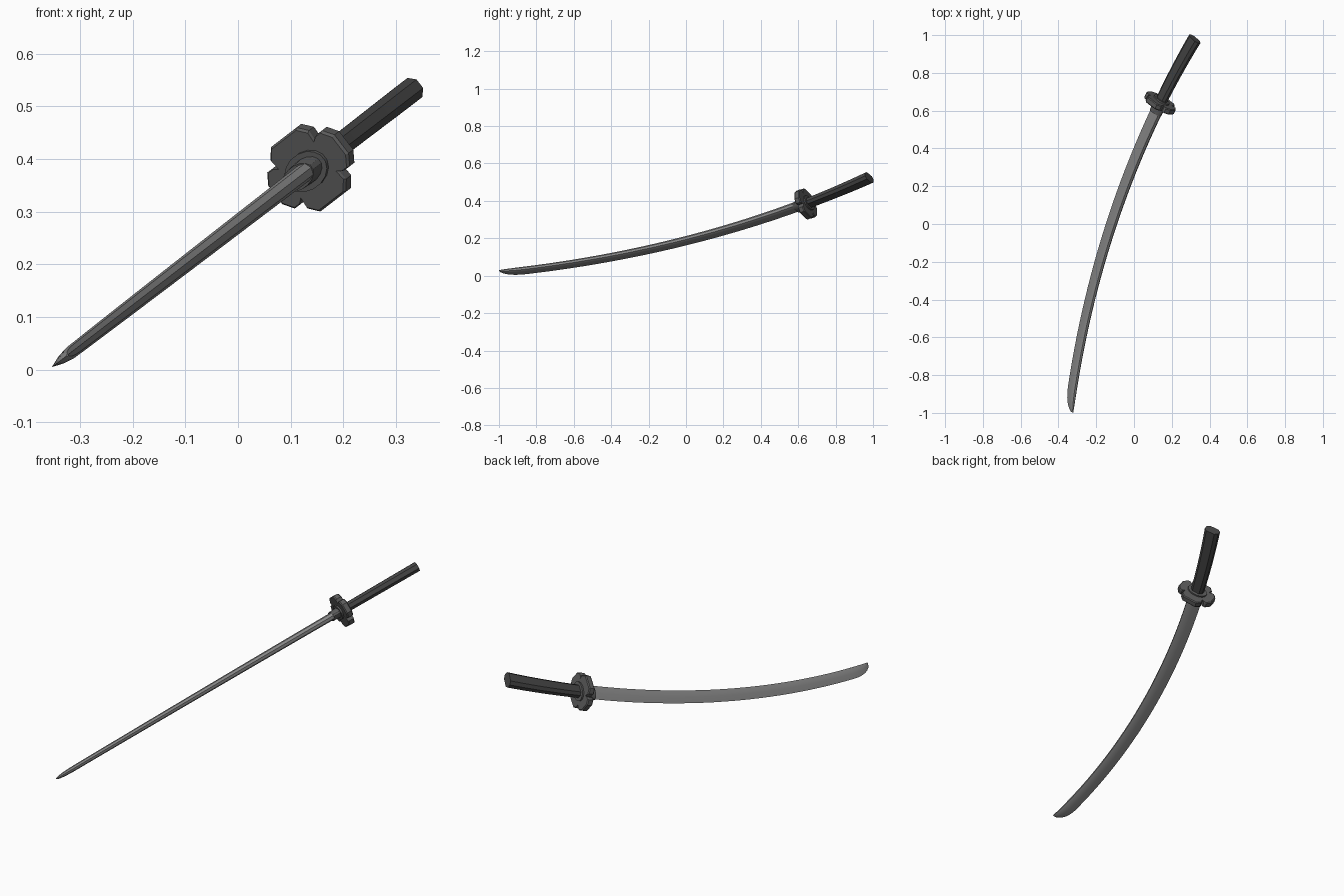
import bpy, bmesh, math
from mathutils import Vector

if "Cube" in bpy.data.objects:
    bpy.data.objects.remove(bpy.data.objects["Cube"])

# The sword bends along a circular arc lying in a tilted plane (axes U and Y, normal N)
TILT = math.atan(0.77)
U = Vector((math.cos(TILT), 0, math.sin(TILT)))
N = Vector((-math.sin(TILT), 0, math.cos(TILT)))
Y = Vector((0, 1, 0))
ORIGIN = Vector((0, 0, 0.277))
R, Y0, S0 = 4.5, -1.72, 4.006
GUARD = math.asin((0.64 - Y0) / R)
END = math.asin((0.98 - Y0) / R)
TIP = math.asin(0.16) + 0.001


def place(phi, a, b):
    """Point at arc angle phi, offset a towards the spine and b across the flat."""
    r = R - a
    return ORIGIN + U * (S0 - r * math.cos(phi)) + Y * (Y0 + r * math.sin(phi)) + N * b


def material(name, v):
    m = bpy.data.materials.new(name)
    m.diffuse_color = (v, v, v, 1)
    m.use_nodes = True
    m.node_tree.nodes["Principled BSDF"].inputs["Base Color"].default_value = m.diffuse_color
    return m


STEEL = material("blade steel", 0.25)
IRON = material("guard iron", 0.105)
WRAP = material("dark handle", 0.06)


def loft(name, rings, mat, angle=30):
    """rings: list of (phi, [(a, b), ...])"""
    bm = bmesh.new()
    loops = [[bm.verts.new(place(phi, a, b)) for a, b in sec] for phi, sec in rings]
    n = len(loops[0])
    for p, q in zip(loops, loops[1:]):
        for i in range(n):
            j = (i + 1) % n
            bm.faces.new((p[i], p[j], q[j], q[i]))
    bm.faces.new(loops[0][::-1])
    bm.faces.new(loops[-1])
    bmesh.ops.recalc_face_normals(bm, faces=bm.faces)
    me = bpy.data.meshes.new(name)
    bm.to_mesh(me)
    bm.free()
    me.materials.append(mat)
    ob = bpy.data.objects.new(name, me)
    bpy.context.collection.objects.link(ob)
    bpy.ops.object.select_all(action='DESELECT')
    ob.select_set(True)
    bpy.context.view_layer.objects.active = ob
    bpy.ops.object.shade_smooth_by_angle(angle=math.radians(angle))
    return ob


def oval(a, b, sides=16):
    return [(a * math.cos(2 * math.pi * (i + .5) / sides), b * math.sin(2 * math.pi * (i + .5) / sides))
            for i in range(sides)]


# Blade: wedge section with rounded spine, edge sweeping up to the point at the spine
HALF = [(-1, 0), (-.2, .7), (.45, 1), (.85, .75), (1, 0)]
SECTION = HALF + [(a, -b) for a, b in HALF[-2:0:-1]]
length = (GUARD - TIP) * R
stations = [0.001, .006, .015, .03, .05, .075, .105, .13] + [.13 + (length - .13) * i / 24 for i in range(1, 25)]
rings = []
for d in stations:
    t = d / length
    hw = .029 + .008 * t
    ht = .012 + .006 * t
    k = 1.0
    if d < .13:
        k = math.sqrt(1 - (1 - d / .13) ** 2)
    kt = min(1, k + .0)
    rings.append((TIP + d / R, [(hw - hw * k * (1 - a), ht * kt * b) for a, b in SECTION]))
loft("blade", rings, STEEL, 35)

# Collar between blade and guard
loft("blade_collar", [(GUARD - .06 / R, oval(.039, .023)), (GUARD, oval(.041, .026))], IRON)

# Washers on both faces of the guard
loft("guard_washers", [(GUARD - .024 / R, oval(.050, .036)), (GUARD + .024 / R, oval(.050, .036))], IRON)

# Four-lobed guard with clipped corners
quarter = [(.093, .022), (.077, .043), (.062, .043), (.052, .036), (.054, .058), (.036, .077)]
outline = (quarter + [(-a, b) for a, b in quarter[::-1]]
           + [(-a, -b) for a, b in quarter] + [(a, -b) for a, b in quarter[::-1]])
small = [(a * .95, b * .95) for a, b in outline]
loft("guard", [(GUARD - .016 / R, small), (GUARD - .011 / R, outline),
               (GUARD + .011 / R, outline), (GUARD + .016 / R, small)], IRON, 25)

# Handle: clipped rectangular section, flaring slightly towards the end
GRIP = [(1, .45), (.6, 1), (-.6, 1), (-1, .45), (-1, -.45), (-.6, -1), (.6, -1), (1, -.45)]
rings = []
for i in range(11):
    t = i / 10
    hw, ht = .031 + .006 * t, .021 + .002 * t
    rings.append((GUARD + (END - GUARD) * t, [(a * hw, b * ht) for a, b in GRIP]))
loft("handle", rings, WRAP)
